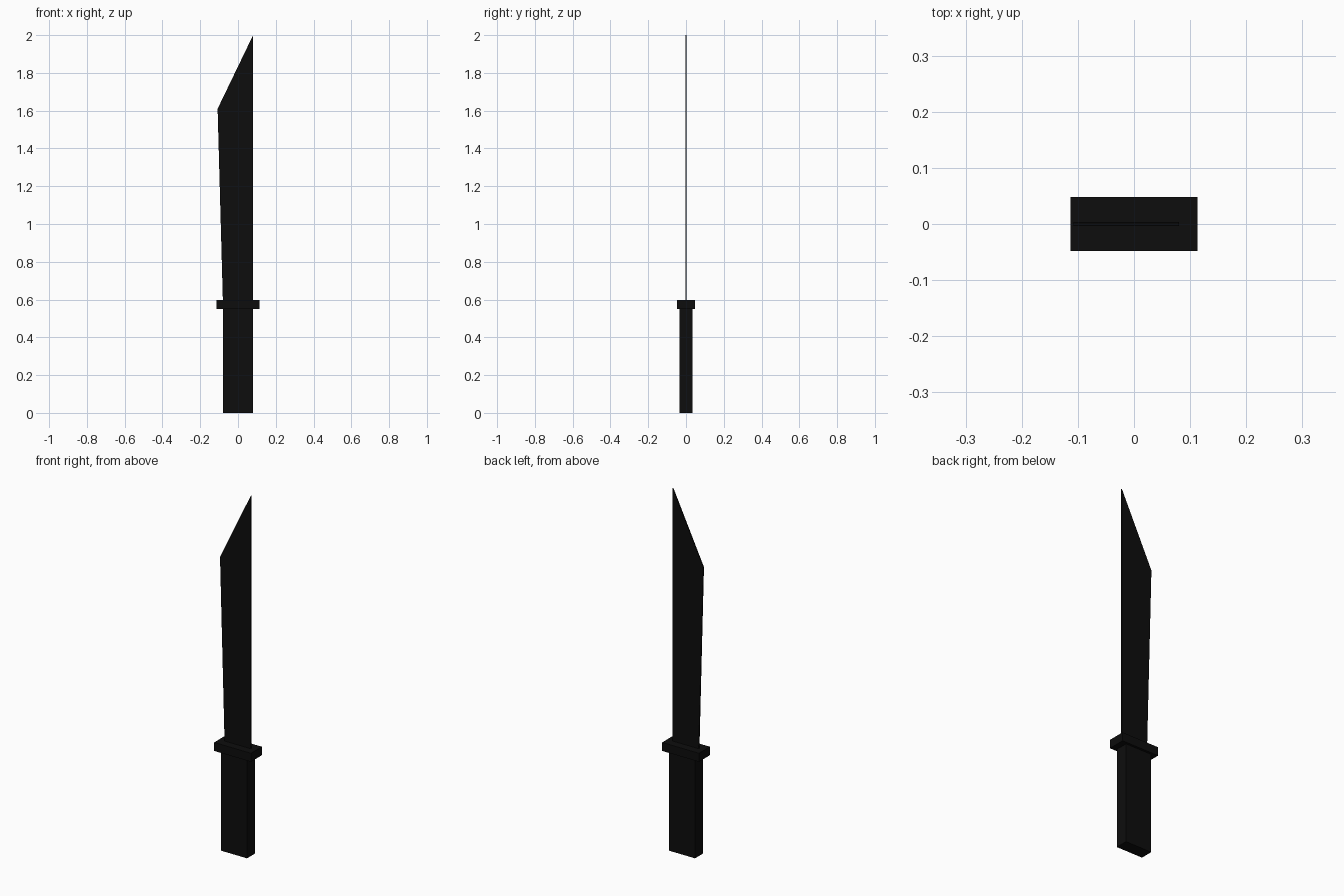
import bpy, bmesh

if "Cube" in bpy.data.objects:
    bpy.data.objects.remove(bpy.data.objects["Cube"])

black = bpy.data.materials.new("matte black")
black.diffuse_color = (0.004, 0.004, 0.004, 1)
black.use_nodes = True
black.node_tree.nodes["Principled BSDF"].inputs["Base Color"].default_value = black.diffuse_color


def finish(name, bm):
    bmesh.ops.recalc_face_normals(bm, faces=bm.faces)
    mesh = bpy.data.meshes.new(name)
    bm.to_mesh(mesh)
    bm.free()
    mesh.materials.append(black)
    obj = bpy.data.objects.new(name, mesh)
    bpy.context.collection.objects.link(obj)
    return obj


def extrude_profile(name, points, half_depth):
    """Extrude an x-z outline symmetrically along y."""
    bm = bmesh.new()
    face = bm.faces.new([bm.verts.new((x, -half_depth, z)) for x, z in points])
    ext = bmesh.ops.extrude_face_region(bm, geom=[face])["geom"]
    verts = [v for v in ext if isinstance(v, bmesh.types.BMVert)]
    bmesh.ops.translate(bm, verts=verts, vec=(0, 2 * half_depth, 0))
    return finish(name, bm)


def block(name, half_width, half_depth, z0, z1):
    w = half_width
    return extrude_profile(name, [(-w, z0), (w, z0), (w, z1), (-w, z1)], half_depth)


# grip and hand guard
block("grip", 0.08, 0.035, 0.0, 0.55)
block("guard", 0.113, 0.048, 0.55, 0.597)

# thin blade, widening towards the slanted tip
extrude_profile("blade", [(-0.08, 0.59), (0.08, 0.59), (0.08, 2.0), (-0.108, 1.61)], 0.0035)
